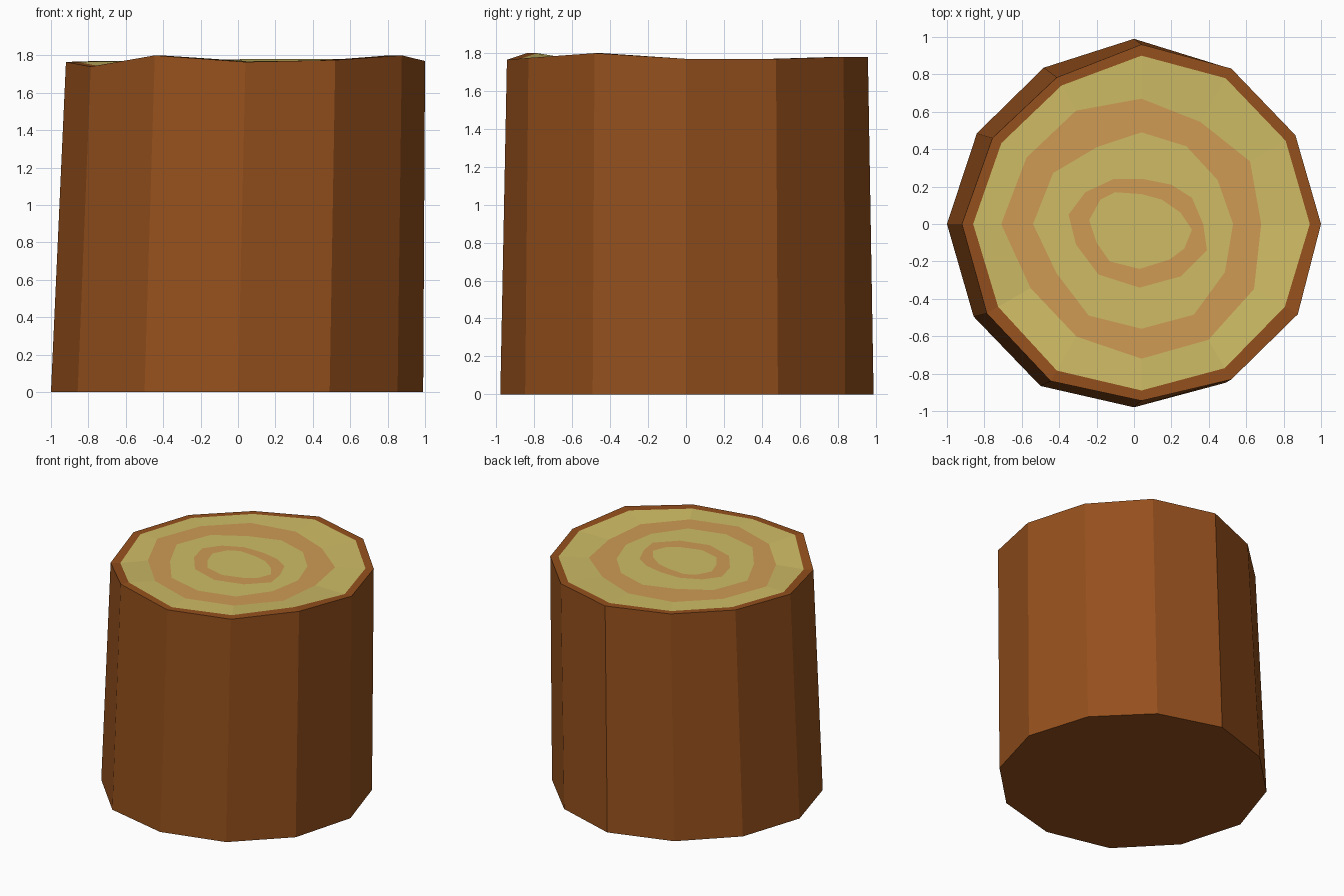
import bpy, bmesh
from math import cos, sin, pi

if "Cube" in bpy.data.objects:
    bpy.data.objects.remove(bpy.data.objects["Cube"])

N = 12
TOP = 1.77


def material(name, rgb):
    m = bpy.data.materials.new(name)
    m.diffuse_color = (*rgb, 1)
    m.use_nodes = True
    m.node_tree.nodes["Principled BSDF"].inputs["Base Color"].default_value = m.diffuse_color
    return m


def polar(radii, cx, heights):
    """Loop of 12 points at 30 degree steps, given radii and heights."""
    return [(cx + r * cos(2 * pi * k / N), r * sin(2 * pi * k / N), z)
            for k, (r, z) in enumerate(zip(radii, heights))]


def skin(name, loops, mat, cap_start=False, cap_end=False):
    """Join consecutive loops with flat faces, optionally capping the ends."""
    bm = bmesh.new()
    rows = [[bm.verts.new(p) for p in loop] for loop in loops]
    for a, b in zip(rows, rows[1:]):
        for k in range(N):
            j = (k + 1) % N
            bm.faces.new((a[k], a[j], b[j], b[k]))
    if cap_start:
        bm.faces.new(rows[0][::-1])
    if cap_end:
        bm.faces.new(rows[-1])
    mesh = bpy.data.meshes.new(name)
    bm.to_mesh(mesh)
    bm.free()
    mesh.materials.append(mat)
    obj = bpy.data.objects.new(name, mesh)
    bpy.context.collection.objects.link(obj)


bark = material("bark", (0.30, 0.08, 0.012))
pale = material("pale_wood", (0.62, 0.50, 0.13))
dark = material("growth_ring", (0.62, 0.33, 0.09))

flat = [TOP] * N
rim_z = [1.77, 1.77, 1.78, 1.78, 1.77, 1.77, 1.765, 1.74, 1.80, 1.765, 1.775, 1.80]

# Outline loops from the ground up and then inward across the cut
base = polar([.99, .97, .97, .99, .965, .97, 1.0, .99, 1.0, .98, .98, .985], 0, [0] * N)
rim = polar([.96, .95, .96, .96, .905, .92, .96, .955, .97, .945, .96, .965], .04, rim_z)
edge = polar([.90, .89, .90, .90, .855, .865, .90, .885, .905, .89, .89, .885], .04, rim_z)
ring_a = polar([.64, .67, .63, .67, .70, .71, .75, .685, .695, .72, .715, .695], .04, flat)
ring_b = polar([.49, .47, .48, .49, .475, .545, .58, .525, .565, .56, .56, .515], .04, flat)
ring_c = [(x, y, TOP) for x, y in (
    (.37, 0), (.31, .14), (.20, .21), (.05, .24), (-.11, .24), (-.26, .17),
    (-.35, .05), (-.31, -.11), (-.19, -.27), (.03, -.34), (.25, -.28), (.39, -.14))]
ring_d = [(x, y, TOP) for x, y in (
    (.31, -.03), (.25, .06), (.15, .13), (.04, .16), (-.10, .17), (-.18, .13),
    (-.24, .02), (-.20, -.10), (-.13, -.20), (.03, -.24), (.19, -.19), (.27, -.13))]

# Bark shell with underside and rim
skin("log_bark", [base, rim, edge], bark, cap_start=True)
# Cut surface: alternating pale wood and growth rings
skin("outer_sapwood", [edge, ring_a], pale)
skin("outer_growth_ring", [ring_a, ring_b], dark)
skin("inner_sapwood", [ring_b, ring_c], pale)
skin("inner_growth_ring", [ring_c, ring_d], dark)
skin("heartwood", [ring_d], pale, cap_end=True)
